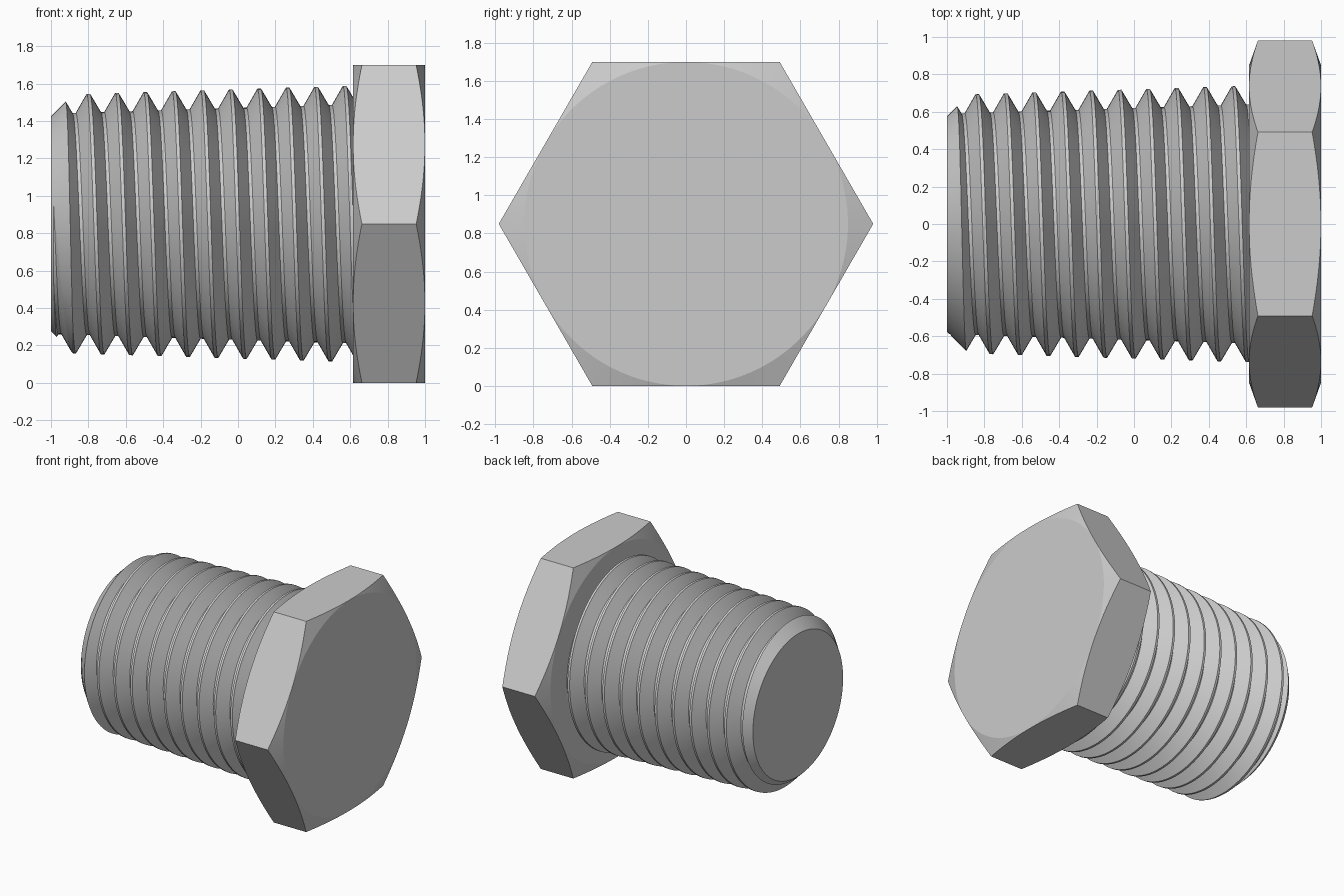
import bpy
import bmesh
from math import sin, cos, pi, radians

SEG = 96            # sides of every round part
AXIS_Z = 0.85       # height of the bolt axis
PITCH = 0.1522
FLAT = 0.018        # width of crest and root flats

cube = bpy.data.objects.get("Cube")
if cube:
    bpy.data.objects.remove(cube, do_unlink=True)

steel = bpy.data.materials.new("grey steel")
steel.use_nodes = True
steel.diffuse_color = (0.6, 0.6, 0.6, 1)
steel.node_tree.nodes["Principled BSDF"].inputs["Base Color"].default_value = (0.6, 0.6, 0.6, 1)


def polar(x, r, a):
    """Point at radius r around the bolt axis, angle from the top towards the front."""
    return (x, -r * sin(a), AXIS_Z + r * cos(a))


def make_object(name, bm):
    bmesh.ops.recalc_face_normals(bm, faces=bm.faces)
    mesh = bpy.data.meshes.new(name)
    bm.to_mesh(mesh)
    bm.free()
    mesh.materials.append(steel)
    obj = bpy.data.objects.new(name, mesh)
    bpy.context.collection.objects.link(obj)
    return obj


def lathe(name, profile, sides=SEG, turn=0.0):
    """Closed solid of revolution about the bolt axis from (x, radius) points."""
    bm = bmesh.new()
    rings = [[bm.verts.new(polar(x, r, turn + 2 * pi * i / sides)) for i in range(sides)]
             for x, r in profile]
    for a, b in zip(rings, rings[1:]):
        for i in range(sides):
            j = (i + 1) % sides
            bm.faces.new((a[i], a[j], b[j], b[i]))
    bm.faces.new(rings[0])
    bm.faces.new(rings[-1])
    return make_object(name, bm)


def threaded_rod(name, start, turns):
    """Tapered helical thread; each column is the thread profile shifted along the helix."""
    bm = bmesh.new()
    half = FLAT / 2
    steps = [(-half, 0), (half, 0), (PITCH / 2 - half, 0.1), (PITCH / 2 + half, 0.1)]
    columns = []
    for i in range(SEG):
        column = []
        for k in range(turns + 1):
            for offset, depth in steps:
                x = start + PITCH * (k + i / SEG) + offset
                r = 0.72 + 0.0312 * x - depth
                column.append(bm.verts.new(polar(x, r, 2 * pi * i / SEG)))
        columns.append(column)
    # The last column joins the first one pitch further along
    n = len(steps)
    columns.append(columns[0][n:])
    for i in range(SEG):
        a, b = columns[i], columns[i + 1]
        if i < SEG - 1:
            count = len(a) - n
        else:
            count = len(b)
        for j in range(count - 1):
            bm.faces.new((a[j], a[j + 1], b[j + 1], b[j]))
    # Trim the surplus turn of vertices, then close both ends with a fan
    bmesh.ops.delete(bm, geom=[v for v in bm.verts if not v.link_faces], context='VERTS')
    rim = [e for e in bm.edges if e.is_boundary]
    middle = start + PITCH * turns / 2
    for low in (True, False):
        edges = [e for e in rim if (e.verts[0].co.x < middle) == low]
        xs = [v.co.x for e in edges for v in e.verts]
        hub = bm.verts.new(polar((min(xs) + max(xs)) / 2, 0, 0))
        for e in edges:
            bm.faces.new((e.verts[0], e.verts[1], hub))
    return make_object(name, bm)


def intersect(obj, cutter, angle):
    """Keep the shared volume, drop the cutter and shade with sharp edges."""
    cutter.hide_render = True
    mod = obj.modifiers.new("trim", 'BOOLEAN')
    mod.operation = 'INTERSECT'
    mod.solver = 'EXACT'
    mod.object = cutter
    bpy.ops.object.select_all(action='DESELECT')
    bpy.context.view_layer.objects.active = obj
    obj.select_set(True)
    bpy.ops.object.modifier_apply(modifier=mod.name)
    bpy.data.objects.remove(cutter, do_unlink=True)
    bpy.ops.object.shade_smooth_by_angle(angle=radians(angle))


# Threaded shank with a chamfered tip, running into the head
shank = threaded_rod("threaded_shank", -0.8 - 4 * PITCH, 15)
tip_cutter = lathe("shank_trim", [(-1, 0.575), (-0.7, 0.875), (0.7, 0.875)], turn=pi / SEG)
intersect(shank, tip_cutter, 12)

# Hexagonal head with both rims turned down to a circle
head = lathe("hex_head", [(0.5, 0.9815), (1.1, 0.9815)], sides=6, turn=pi / 6)
head_cutter = lathe("head_trim", [(0.615, 0.849), (0.687, 1.05), (0.928, 1.05), (1, 0.849)],
                    turn=pi / SEG)
intersect(head, head_cutter, 15)
